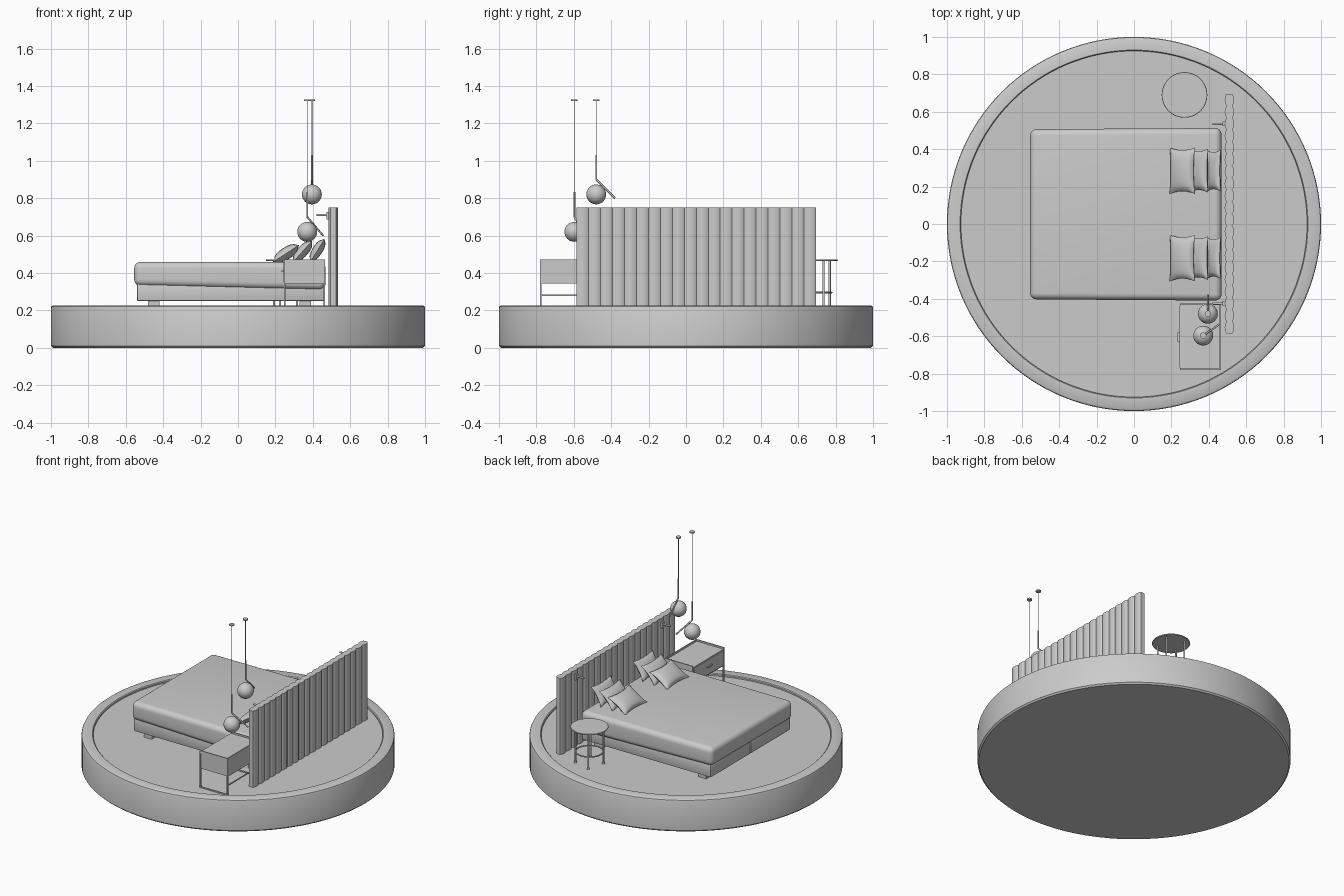
import bpy, bmesh, math
from mathutils import Vector, Matrix

cube = bpy.data.objects.get("Cube")
if cube:
    bpy.data.objects.remove(cube, do_unlink=True)

grey = bpy.data.materials.new("warm_grey")
grey.use_nodes = True
grey.diffuse_color = (0.6, 0.6, 0.6, 1)
grey.node_tree.nodes["Principled BSDF"].inputs["Base Color"].default_value = (0.6, 0.6, 0.6, 1)


def finish(name, bm, smooth=True):
    bmesh.ops.recalc_face_normals(bm, faces=bm.faces)
    mesh = bpy.data.meshes.new(name)
    bm.to_mesh(mesh)
    bm.free()
    mesh.materials.append(grey)
    ob = bpy.data.objects.new(name, mesh)
    bpy.context.collection.objects.link(ob)
    if smooth:
        bpy.ops.object.select_all(action="DESELECT")
        ob.select_set(True)
        bpy.context.view_layer.objects.active = ob
        bpy.ops.object.shade_smooth_by_angle(angle=math.radians(35))
    return ob


def box(name, lo, hi, bevel=0, segments=3):
    lo, hi = Vector(lo), Vector(hi)
    bm = bmesh.new()
    size = Matrix.Diagonal((*(hi - lo), 1))
    bmesh.ops.create_cube(bm, size=1, matrix=Matrix.Translation((lo + hi) / 2) @ size)
    if bevel:
        bmesh.ops.bevel(bm, geom=bm.edges[:], offset=bevel, segments=segments,
                        profile=0.5, affect="EDGES")
    return finish(name, bm, bevel > 0)


def rod(name, a, b, r, sides=12):
    a, b = Vector(a), Vector(b)
    bm = bmesh.new()
    turn = (b - a).to_track_quat("Z", "Y").to_matrix().to_4x4()
    bmesh.ops.create_cone(bm, cap_ends=True, segments=sides, radius1=r, radius2=r,
                          depth=(b - a).length, matrix=Matrix.Translation((a + b) / 2) @ turn)
    return finish(name, bm)


def lathe(name, profile, centre=(0, 0), steps=96, closed=False):
    bm = bmesh.new()
    pts = [bm.verts.new((r, 0, z)) for r, z in profile]
    pairs = list(zip(pts, pts[1:])) + ([(pts[-1], pts[0])] if closed else [])
    edges = [bm.edges.new(p) for p in pairs]
    bmesh.ops.spin(bm, geom=pts + edges, cent=(0, 0, 0), axis=(0, 0, 1),
                   angle=math.tau, steps=steps)
    bmesh.ops.remove_doubles(bm, verts=bm.verts, dist=0.0001)
    bmesh.ops.translate(bm, verts=bm.verts, vec=(*centre, 0))
    return finish(name, bm)


FLOOR = 0.212

# Round platform with a raised rim
lathe("platform", [(0, 0), (0.99, 0), (1, 0.01), (1, 0.215), (0.997, 0.222), (0.988, 0.227),
                   (0.93, 0.227), (0.925, 0.222), (0.925, FLOOR), (0, FLOOR)], steps=128)

# Bed: split base, feet and mattress whose cover hangs lower at the head
for side, y0, y1 in (("right", -0.39, 0.049), ("left", 0.053, 0.495)):
    box("bed_base_" + side, (-0.54, y0, 0.25), (0.465, y1, 0.345), 0.006, 2)
for x in (-0.45, 0.36):
    for y in (-0.33, 0.43):
        box("bed_foot", (x - 0.03, y - 0.03, FLOOR), (x + 0.03, y + 0.03, 0.252))
mattress = box("mattress", (-0.555, -0.403, 0.33), (0.468, 0.507, 0.46), 0.035, 6)
for v in mattress.data.vertices:
    if v.co.z < 0.4 and v.co.x > 0:
        v.co.z -= 0.02
    if v.co.x > 0:
        v.co.y += math.copysign(0.006, v.co.y)


# Pillows: two stuffed faces with drawn-in sides and pointed corners
def pillow(name, centre, tilt, width, length, thick):
    n = 14
    bm = bmesh.new()
    for side in (-1, 1):
        bmesh.ops.create_grid(bm, x_segments=n, y_segments=n, size=1,
                              matrix=Matrix.Translation((0, 0, side * 3)))
    for v in bm.verts:
        u, w, side = v.co.x, v.co.y, math.copysign(1, v.co.z)
        puff = max(0, (1 - u * u) * (1 - w * w)) ** 0.45
        v.co = (u * width / 2 * (1 - 0.14 * (1 - w * w) * abs(u)),
                w * length / 2 * (1 - 0.12 * (1 - u * u) * abs(w)),
                side * thick / 2 * puff)
    bmesh.ops.remove_doubles(bm, verts=bm.verts, dist=0.0005)
    bm.transform(Matrix.Translation(centre) @ Matrix.Rotation(-tilt, 4, "Y"))
    finish(name, bm)


for y in (0.285, -0.182):
    pillow("front_pillow", (0.258, y, 0.505), math.radians(33), 0.165, 0.25, 0.065)
    pillow("middle_pillow", (0.345, y, 0.515), math.radians(48), 0.155, 0.235, 0.06)
    pillow("back_pillow", (0.425, y, 0.522), math.radians(58), 0.145, 0.225, 0.055)

# Fluted headboard: scalloped outline on both faces, extruded upward
flutes, arc, y_start, pitch = 20, 8, -0.585, 0.064
half = []
for i in range(flutes):
    for k in range(arc):
        t = k / arc
        half.append((0.015 + 0.01 * math.sin(math.pi * t) ** 0.7, y_start + pitch * (i + t)))
half.append((0.015, y_start + pitch * flutes))
outline = [(0.51 + d, y) for d, y in half] + [(0.51 - d, y) for d, y in reversed(half)]
bm = bmesh.new()
face = bm.faces.new([bm.verts.new((x, y, FLOOR)) for x, y in outline])
top = bmesh.ops.extrude_face_region(bm, geom=[face], use_keep_orig=True)
bmesh.ops.translate(bm, vec=(0, 0, 0.75 - FLOOR),
                    verts=[g for g in top["geom"] if isinstance(g, bmesh.types.BMVert)])
finish("fluted_headboard", bm)

# Small reading lights on the headboard
for y in (0.535, -0.425):
    box("reading_light_plate", (0.474, y - 0.012, 0.685), (0.492, y + 0.012, 0.725))
    rod("reading_light_arm", (0.42, y, 0.71), (0.48, y, 0.71), 0.006)

# Nightstand: drawer box with rim, handle and slim loop frames
x0, x1, y0, y1 = 0.247, 0.465, -0.78, -0.425
box("nightstand_box", (x0, y0 + 0.006, 0.345), (x1, y1 - 0.006, 0.462))
box("nightstand_drawer_front", (x0 - 0.005, y0 + 0.012, 0.352), (x0, y1 - 0.012, 0.457))
box("nightstand_handle", (x0 - 0.014, -0.63, 0.405), (x0 - 0.005, -0.58, 0.413))
box("nightstand_back_rail", (x1 - 0.008, y0, 0.455), (x1, y1, 0.473))
for y in (y0, y1 - 0.008):
    box("nightstand_side_rail", (x0, y, 0.455), (x1, y + 0.008, 0.473))
    box("nightstand_floor_bar", (x0, y, FLOOR), (x1, y + 0.008, FLOOR + 0.008))
    for x in (x0, x1 - 0.008):
        box("nightstand_leg", (x, y, FLOOR), (x + 0.008, y + 0.008, 0.47))
box("nightstand_stretcher", (x1 - 0.008, y0, 0.278), (x1, y1, 0.284))

# Round side table
tx, ty = 0.27, 0.69
lathe("side_table_top", [(0, 0.464), (0.12, 0.464), (0.122, 0.467), (0.12, 0.471), (0, 0.471)],
      (tx, ty), 48)
ring = [(0.088 + 0.005 * math.cos(a), 0.295 + 0.005 * math.sin(a))
        for a in (math.tau * i / 8 for i in range(8))]
lathe("side_table_ring", ring, (tx, ty), 48, closed=True)
for i in range(4):
    a = math.radians(30 + 90 * i)
    lx, ly = tx + 0.09 * math.cos(a), ty + 0.09 * math.sin(a)
    rod("side_table_leg", (lx, ly, FLOOR), (lx, ly, 0.466), 0.006)
    rod("side_table_foot", (lx, ly, FLOOR), (lx, ly, FLOOR + 0.01), 0.009)

# Pendant lamps: canopy, cable, rod, slanted arm and globe
for x, y, z, arm in ((0.37, -0.597, 0.62, (0.085, 0.06)), (0.395, -0.48, 0.82, (0, 0.1))):
    bend = Vector((x, y, z + 0.08))
    rod("pendant_canopy", (x, y, 1.319), (x, y, 1.327), 0.017, 24)
    rod("pendant_cable", (x, y, z + 0.2), (x, y, 1.32), 0.002, 8)
    rod("pendant_rod", bend, (x, y, z + 0.212), 0.005)
    rod("pendant_arm", bend, bend + Vector((*arm, -0.1)), 0.005)
    bm = bmesh.new()
    bmesh.ops.create_uvsphere(bm, u_segments=32, v_segments=16, radius=0.053,
                              matrix=Matrix.Translation((x, y, z)))
    finish("pendant_globe", bm)
